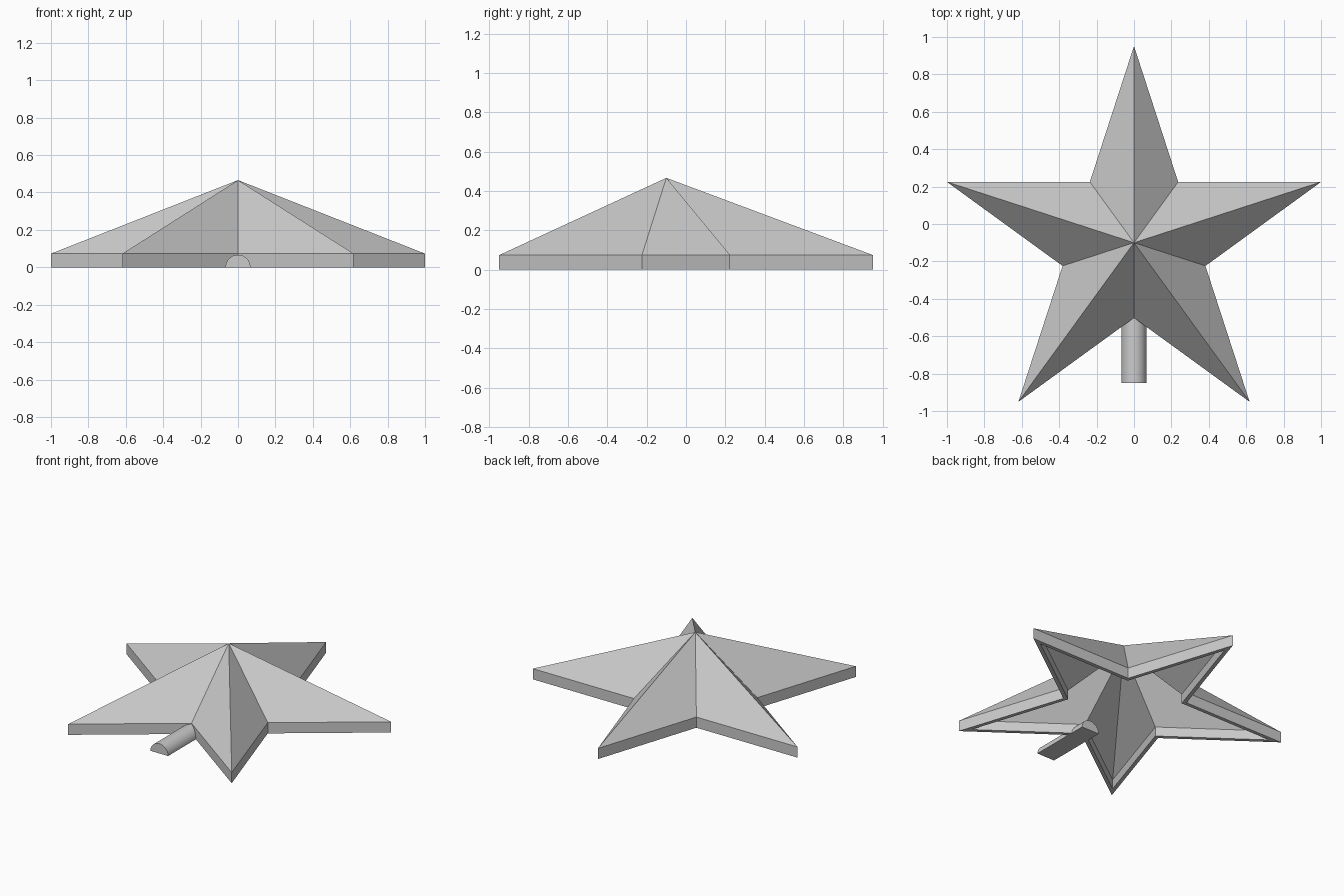
import bpy
import bmesh
import math

cube = bpy.data.objects.get("Cube")
if cube:
    bpy.data.objects.remove(cube, do_unlink=True)

CENTRE_Y = -0.1
TIP_RADIUS = 1.0515
CORNER_RADIUS = TIP_RADIUS * math.cos(math.radians(72)) / math.cos(math.radians(36))
EDGE_DISTANCE = TIP_RADIUS * math.cos(math.radians(72))
RIM_HEIGHT = 0.073
PEAK = 0.466
WALL = 0.025

grey = bpy.data.materials.new("plain grey")
grey.use_nodes = True
colour = (0.6, 0.6, 0.6, 1)
grey.diffuse_color = colour
grey.node_tree.nodes["Principled BSDF"].inputs["Base Color"].default_value = colour


def finish(bm, name):
    bmesh.ops.recalc_face_normals(bm, faces=bm.faces)
    mesh = bpy.data.meshes.new(name)
    bm.to_mesh(mesh)
    bm.free()
    mesh.materials.append(grey)
    obj = bpy.data.objects.new(name, mesh)
    bpy.context.collection.objects.link(obj)
    return obj


def star_ring(bm, scale, z):
    ring = []
    for i in range(10):
        angle = math.radians(90 + 36 * i)
        r = scale * (CORNER_RADIUS if i % 2 else TIP_RADIUS)
        ring.append(bm.verts.new((r * math.cos(angle), CENTRE_Y + r * math.sin(angle), z)))
    return ring


def bridge(bm, a, b):
    for i in range(len(a)):
        j = (i + 1) % len(a)
        bm.faces.new((a[i], a[j], b[j], b[i]))


def fan(bm, ring, z):
    peak = bm.verts.new((0, CENTRE_Y, z))
    for i in range(len(ring)):
        bm.faces.new((ring[i], ring[(i + 1) % len(ring)], peak))


# Hollow faceted star with an even wall thickness
slope = (PEAK - RIM_HEIGHT) / EDGE_DISTANCE
inner_scale = 1 - WALL / EDGE_DISTANCE
inner_peak = PEAK - WALL * math.hypot(1, slope)
inner_rim = inner_peak - slope * (EDGE_DISTANCE - WALL)

bm = bmesh.new()
outer_bottom = star_ring(bm, 1, 0)
outer_top = star_ring(bm, 1, RIM_HEIGHT)
inner_bottom = star_ring(bm, inner_scale, 0)
inner_top = star_ring(bm, inner_scale, inner_rim)
bridge(bm, outer_bottom, outer_top)
bridge(bm, outer_bottom, inner_bottom)
bridge(bm, inner_bottom, inner_top)
fan(bm, outer_top, PEAK)
fan(bm, inner_top, inner_peak)
finish(bm, "star_shell")

# Half-round mounting peg through the front notch
PEG_RADIUS = 0.067
SEGMENTS = 20
bm = bmesh.new()
ends = []
for y in (-0.85, -0.42):
    arc = [math.pi * i / SEGMENTS for i in range(SEGMENTS + 1)]
    ends.append([bm.verts.new((PEG_RADIUS * math.cos(a), y, PEG_RADIUS * math.sin(a)))
                 for a in arc])
bridge(bm, *ends)
for end in ends:
    bm.faces.new(end)
peg = finish(bm, "mounting_peg")

bpy.ops.object.select_all(action='DESELECT')
peg.select_set(True)
bpy.context.view_layer.objects.active = peg
bpy.ops.object.shade_smooth_by_angle(angle=math.radians(30))
